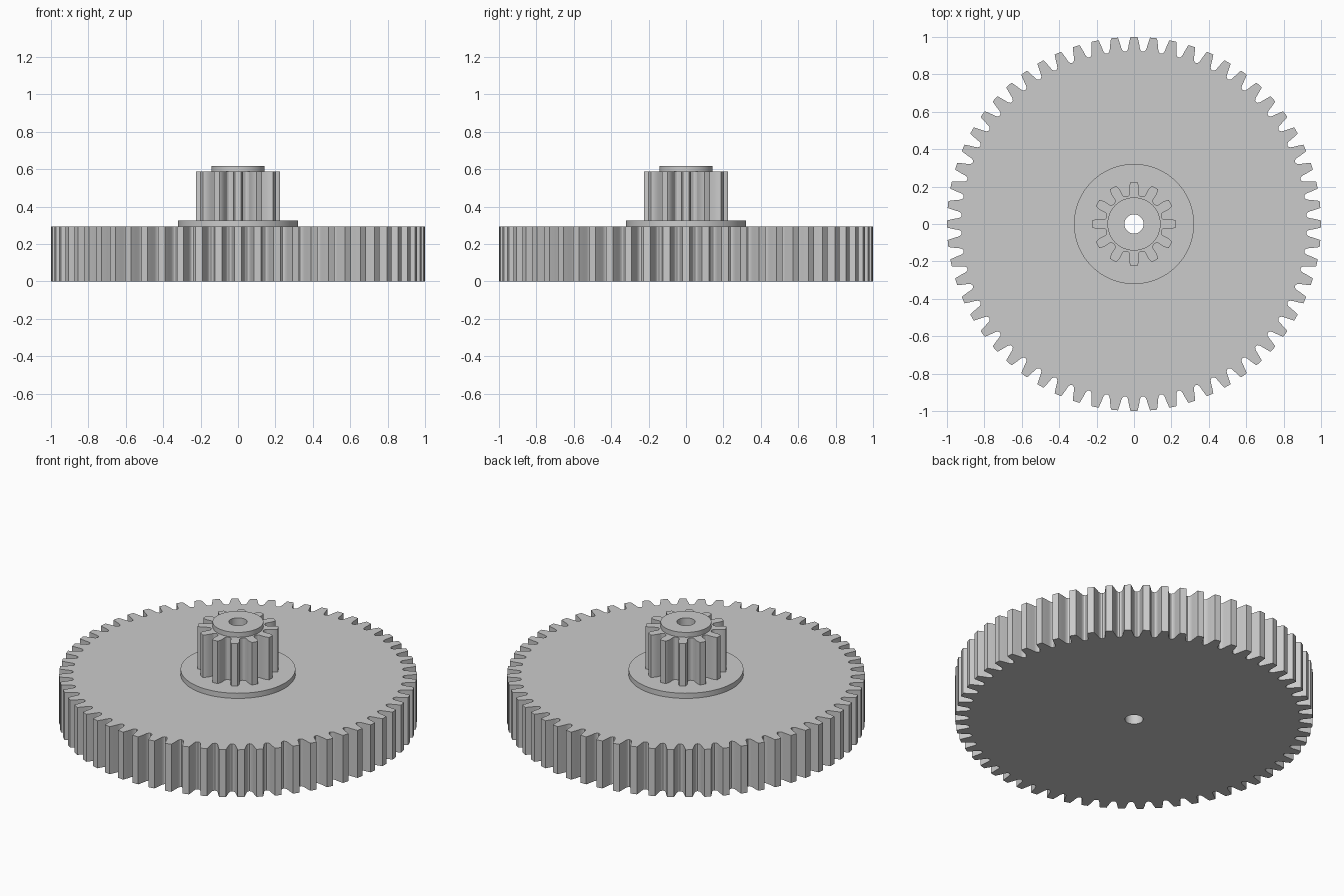
import bpy
import bmesh
from math import sin, cos, asin, pi, radians

if "Cube" in bpy.data.objects:
    bpy.data.objects.remove(bpy.data.objects["Cube"], do_unlink=True)

BORE = 0.051

grey = bpy.data.materials.new("plain grey")
grey.use_nodes = True
grey.diffuse_color = (0.6, 0.6, 0.6, 1)
bsdf = next(n for n in grey.node_tree.nodes if n.type == "BSDF_PRINCIPLED")
bsdf.inputs["Base Color"].default_value = grey.diffuse_color


def circle(radius, segments):
    return [(radius * cos(2 * pi * i / segments), radius * sin(2 * pi * i / segments))
            for i in range(segments)]


def gear_outline(teeth, flank, root):
    """Repeat one tooth; flank lists (radius, half width) from tip to root."""
    polar = [(r, -asin(w / r)) for r, w in reversed(flank)]
    polar += [(flank[0][0], 0)]
    polar += [(r, asin(w / r)) for r, w in flank]
    polar += [(root, pi / teeth)]
    return [(r * cos(a + 2 * pi * t / teeth), r * sin(a + 2 * pi * t / teeth))
            for t in range(teeth) for r, a in polar]


def bored_plate(name, outline, bottom, top):
    """Extrude an outline with a round bore through its centre."""
    bm = bmesh.new()
    edges = []
    for loop in (outline, circle(BORE, 48)):
        verts = [bm.verts.new((x, y, bottom)) for x, y in loop]
        edges += [bm.edges.new((verts[i - 1], verts[i])) for i in range(len(verts))]
    bmesh.ops.triangle_fill(bm, edges=edges, use_beauty=True)
    extruded = bmesh.ops.extrude_face_region(bm, geom=bm.faces[:], use_keep_orig=True)
    moved = [g for g in extruded["geom"] if isinstance(g, bmesh.types.BMVert)]
    bmesh.ops.translate(bm, verts=moved, vec=(0, 0, top - bottom))
    bmesh.ops.recalc_face_normals(bm, faces=bm.faces[:])
    mesh = bpy.data.meshes.new(name)
    bm.to_mesh(mesh)
    bm.free()
    mesh.materials.append(grey)
    obj = bpy.data.objects.new(name, mesh)
    bpy.context.collection.objects.link(obj)
    bpy.ops.object.select_all(action="DESELECT")
    obj.select_set(True)
    bpy.context.view_layer.objects.active = obj
    bpy.ops.object.shade_smooth_by_angle(angle=radians(25))
    return obj


# Tooth flanks from tip to root
wheel_flank = [(1.0, 0.019), (0.985, 0.0225), (0.965, 0.027), (0.945, 0.0305),
               (0.932, 0.034), (0.925, 0.040)]
pinion_flank = [(0.2255, 0.017), (0.218, 0.021), (0.205, 0.0245), (0.19, 0.0255),
                (0.175, 0.0245), (0.163, 0.024), (0.155, 0.028)]

# Large wheel, flange, small pinion and end collar stacked on one bore
bored_plate("large_gear", gear_outline(60, wheel_flank, 0.922), 0, 0.293)
bored_plate("flange", circle(0.321, 96), 0.293, 0.325)
bored_plate("small_gear", gear_outline(12, pinion_flank, 0.151), 0.325, 0.587)
bored_plate("end_collar", circle(0.142, 64), 0.587, 0.617)
